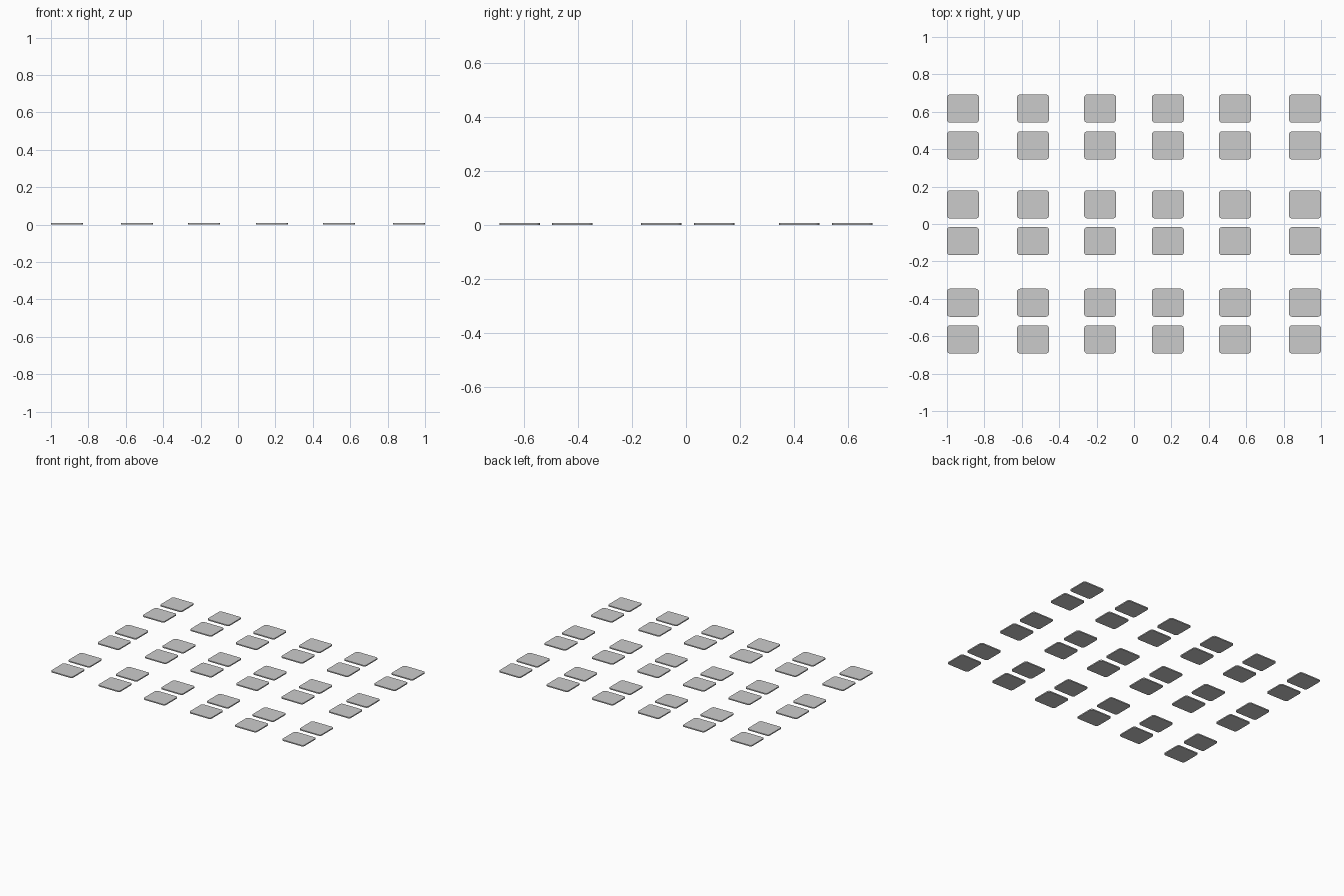
import bpy, bmesh, math

if "Cube" in bpy.data.objects:
    bpy.data.objects.remove(bpy.data.objects["Cube"])

W, D, H, R = 0.171, 0.150, 0.008, 0.016   # panel size and corner radius
COLUMNS = (-0.9145, -0.540, -0.181, 0.181, 0.540, 0.9145)
ROWS = (-0.617, -0.421, -0.092, 0.105, 0.420, 0.617)


def panel_mesh():
    """Thin slab with rounded corners."""
    bm = bmesh.new()
    outline = []
    for i, (sx, sy) in enumerate(((1, 1), (-1, 1), (-1, -1), (1, -1))):
        for k in range(6):
            a = math.radians(90 * i + 18 * k)
            outline.append(bm.verts.new((sx * (W / 2 - R) + R * math.cos(a),
                                         sy * (D / 2 - R) + R * math.sin(a), 0)))
    base = bm.faces.new(outline)
    top = bmesh.ops.extrude_face_region(bm, geom=[base], use_keep_orig=True)
    verts = [g for g in top["geom"] if isinstance(g, bmesh.types.BMVert)]
    bmesh.ops.translate(bm, verts=verts, vec=(0, 0, H))
    bmesh.ops.recalc_face_normals(bm, faces=bm.faces)
    mesh = bpy.data.meshes.new("panel")
    bm.to_mesh(mesh)
    bm.free()
    return mesh


# Six columns of panels, rows grouped in three pairs
mesh = panel_mesh()
for r, y in enumerate(ROWS):
    for c, x in enumerate(COLUMNS):
        panel = bpy.data.objects.new(f"panel_row{r + 1}_column{c + 1}", mesh)
        panel.location = (x, y, 0)
        bpy.context.collection.objects.link(panel)
